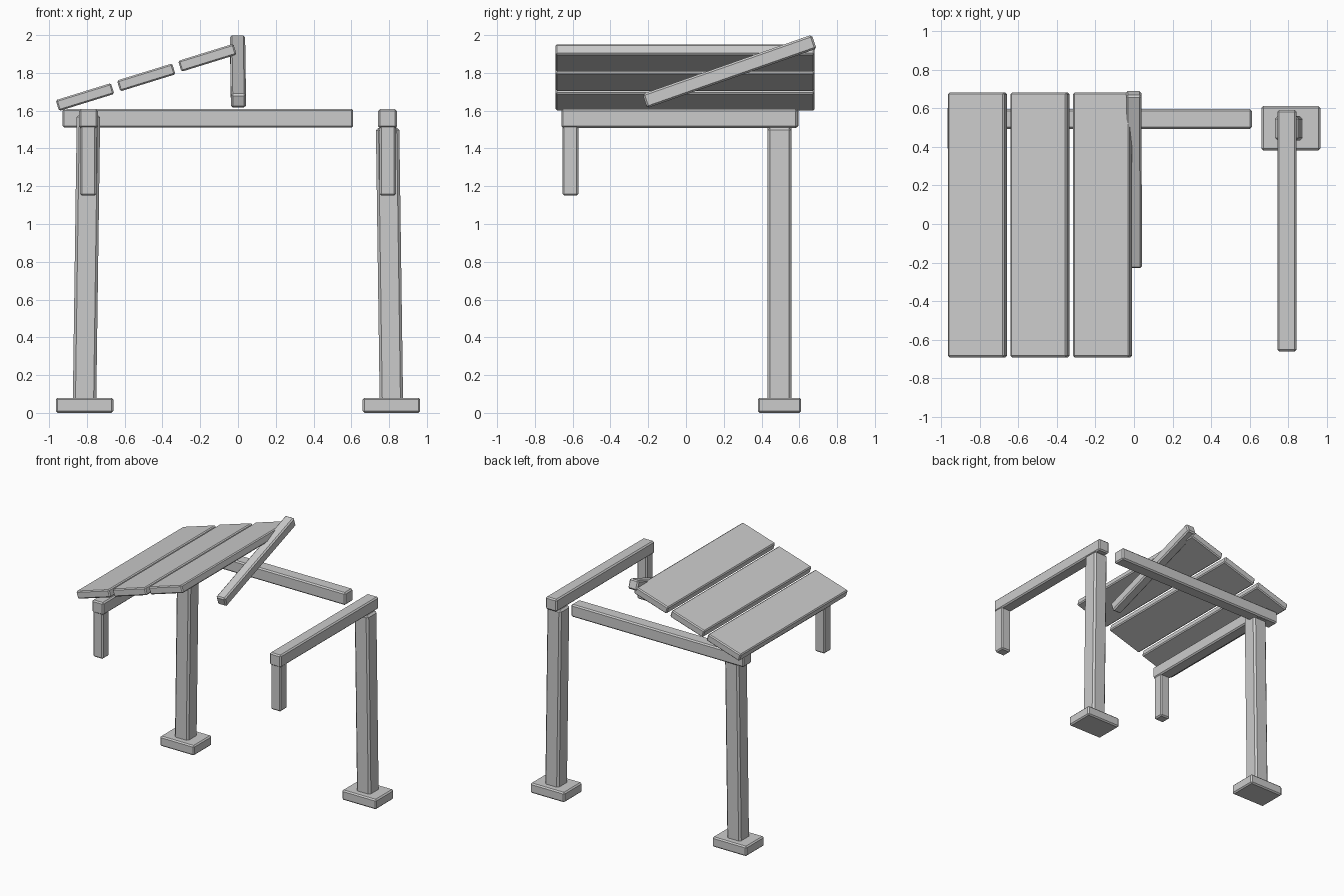
import bpy
from math import atan2, radians
from mathutils import Matrix, Vector

cube = bpy.data.objects.get("Cube")
if cube:
    bpy.data.objects.remove(cube, do_unlink=True)

# Single pale grey for all timber
grey = bpy.data.materials.new("pale_grey")
grey.use_nodes = True
colour = (0.6, 0.6, 0.6, 1)
grey.diffuse_color = colour
grey.node_tree.nodes["Principled BSDF"].inputs["Base Color"].default_value = colour


def beam(name, centre, size, turn=(0, 0, 0), bevel=0.01):
    """Chamfered block of timber, turned about its centre."""
    bpy.ops.mesh.primitive_cube_add(size=1, location=centre, rotation=turn)
    obj = bpy.context.object
    obj.name = name
    obj.data.transform(Matrix.Diagonal(Vector((*size, 1))))
    obj.data.materials.append(grey)
    chamfer = obj.modifiers.new("chamfer", 'BEVEL')
    chamfer.width = bevel
    chamfer.segments = 1
    return obj


# Legs, feet and side rails on both sides
for side, label, post_top in ((1, "left", 1.51), (-1, "right", 1.58)):
    beam(label + "_foot", (side * 0.812, 0.495, 0.04), (0.305, 0.23, 0.08))
    height = post_top - 0.06
    lean = -side * atan2(0.02, 1.45)
    beam(label + "_post", (side * 0.802, 0.495, 0.06 + height / 2),
         (0.124, 0.126, height), (0, lean, 0), 0.014)
    beam(label + "_side_rail", (side * 0.792, -0.035, 1.558), (0.1, 1.25, 0.1))
    beam(label + "_hanging_post", (side * 0.793, -0.612, 1.34), (0.088, 0.086, 0.38))

# Rail across the back, stopping short of the left post
beam("back_rail", (-0.16, 0.544, 1.56), (1.54, 0.104, 0.1))

# Sloping rafter
beam("rafter", (0, 0.23, 1.808), (0.08, 0.95, 0.078),
     (radians(19.3), 0, radians(0.3)))

# Three sloping roof planks
for i in range(3):
    beam("roof_plank_" + str(i + 1), (-0.81 + 0.324 * i, -0.005, 1.672 + 0.104 * i),
         (0.306, 1.37, 0.06), (0, radians(-17.2), 0), 0.008)
